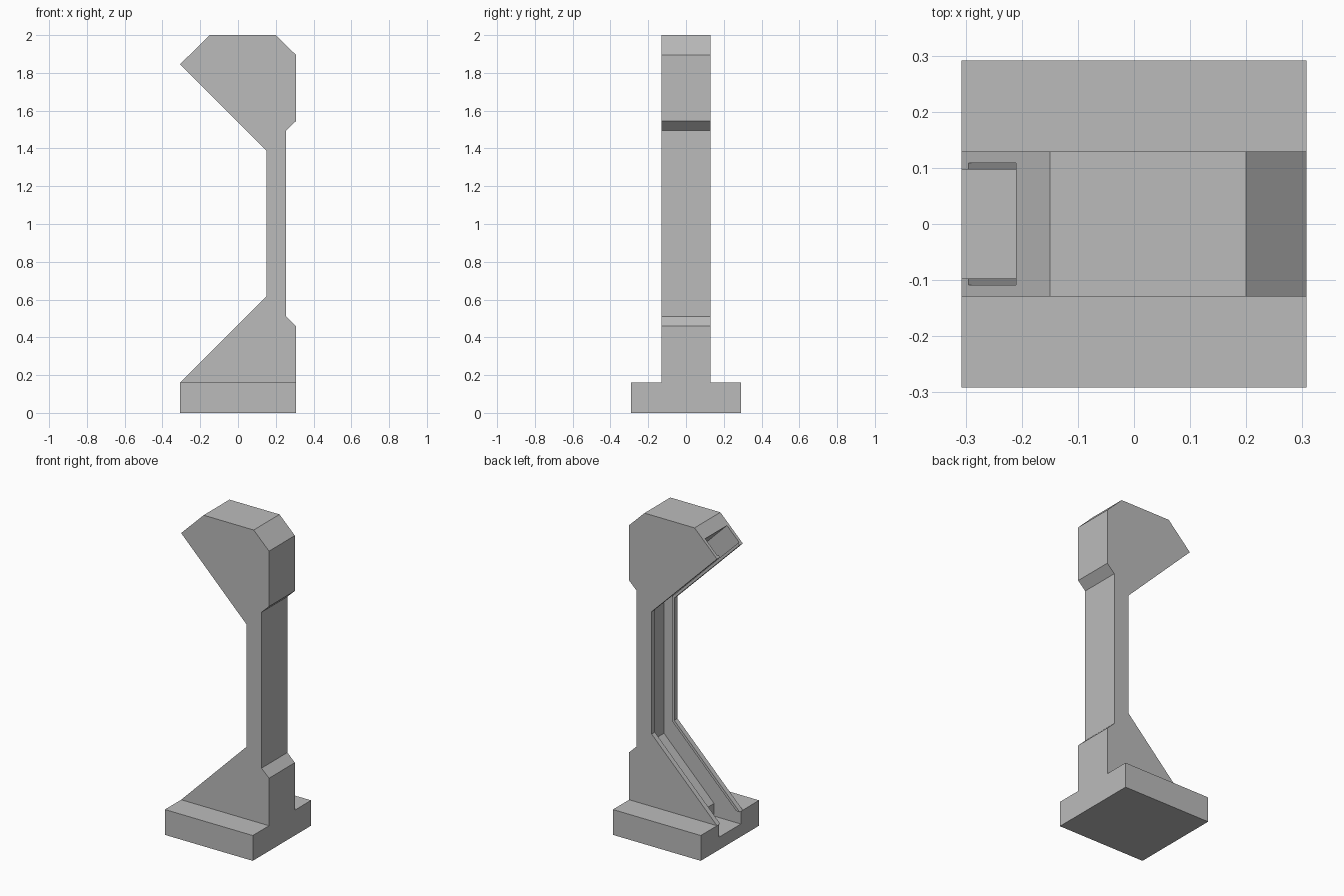
import bpy
import bmesh

cube = bpy.data.objects.get("Cube")
if cube:
    bpy.data.objects.remove(cube, do_unlink=True)

# Single plain grey
grey = bpy.data.materials.new("plain grey")
grey.use_nodes = True
colour = (0.5, 0.5, 0.5, 1)
grey.diffuse_color = colour
grey.node_tree.nodes["Principled BSDF"].inputs["Base Color"].default_value = colour


def extrude_profile(name, profile, half_width):
    """Extrude an x-z outline symmetrically along y."""
    bm = bmesh.new()
    face = bm.faces.new([bm.verts.new((x, -half_width, z)) for x, z in profile])
    result = bmesh.ops.extrude_face_region(bm, geom=[face])
    verts = [v for v in result["geom"] if isinstance(v, bmesh.types.BMVert)]
    bmesh.ops.translate(bm, verts=verts, vec=(0, 2 * half_width, 0))
    bmesh.ops.recalc_face_normals(bm, faces=bm.faces)
    mesh = bpy.data.meshes.new(name)
    bm.to_mesh(mesh)
    bm.free()
    mesh.materials.append(grey)
    obj = bpy.data.objects.new(name, mesh)
    bpy.context.collection.objects.link(obj)
    return obj


def combine(target, other, operation):
    """Apply an exact boolean and remove the helper."""
    other.hide_render = True
    mod = target.modifiers.new(operation.lower(), 'BOOLEAN')
    mod.operation = operation
    mod.solver = 'EXACT'
    mod.object = other
    bpy.context.view_layer.objects.active = target
    bpy.ops.object.modifier_apply(modifier=mod.name)
    bpy.data.objects.remove(other, do_unlink=True)


FRONT, BACK = -0.307, 0.307
FOOT_TOP = 0.16

# Column with flared foot and chamfered overhanging head
column = extrude_profile("column", [
    (FRONT, FOOT_TOP), (FRONT, 0.1), (BACK, 0.1), (BACK, 0.46), (0.255, 0.51),
    (0.255, 1.495), (BACK, 1.545), (BACK, 1.895), (0.2, 2), (-0.15, 2),
    (FRONT, 1.845), (0.15, 1.39), (0.15, 0.617)], 0.129)

# Wide base block
base = extrude_profile("base", [
    (FRONT, 0), (BACK, 0), (BACK, FOOT_TOP), (FRONT, FOOT_TOP)], 0.291)
combine(column, base, 'UNION')

# Hollow channel following the face, ending in a pocket in the base
channel = extrude_profile("channel_cutter", [
    (-0.283, FOOT_TOP), (-0.4, FOOT_TOP), (-0.4, 0.08), (-0.12, 0.08),
    (-0.12, FOOT_TOP), (0.23, 0.51), (0.23, 1.5), (-0.31, 2.04),
    (-0.4, 1.962), (0.167, 1.395), (0.167, 0.61)], 0.109)
combine(column, channel, 'DIFFERENCE')

# Narrower opening that leaves thin retaining lips
opening = extrude_profile("opening_cutter", [
    (-0.5, 0.12), (-0.2, 0.12), (-0.2, FOOT_TOP), (0.2, 0.56),
    (0.2, 1.45), (-0.4, 2.05), (-0.5, 2.05)], 0.097)
combine(column, opening, 'DIFFERENCE')

column.name = "channelled_post"
